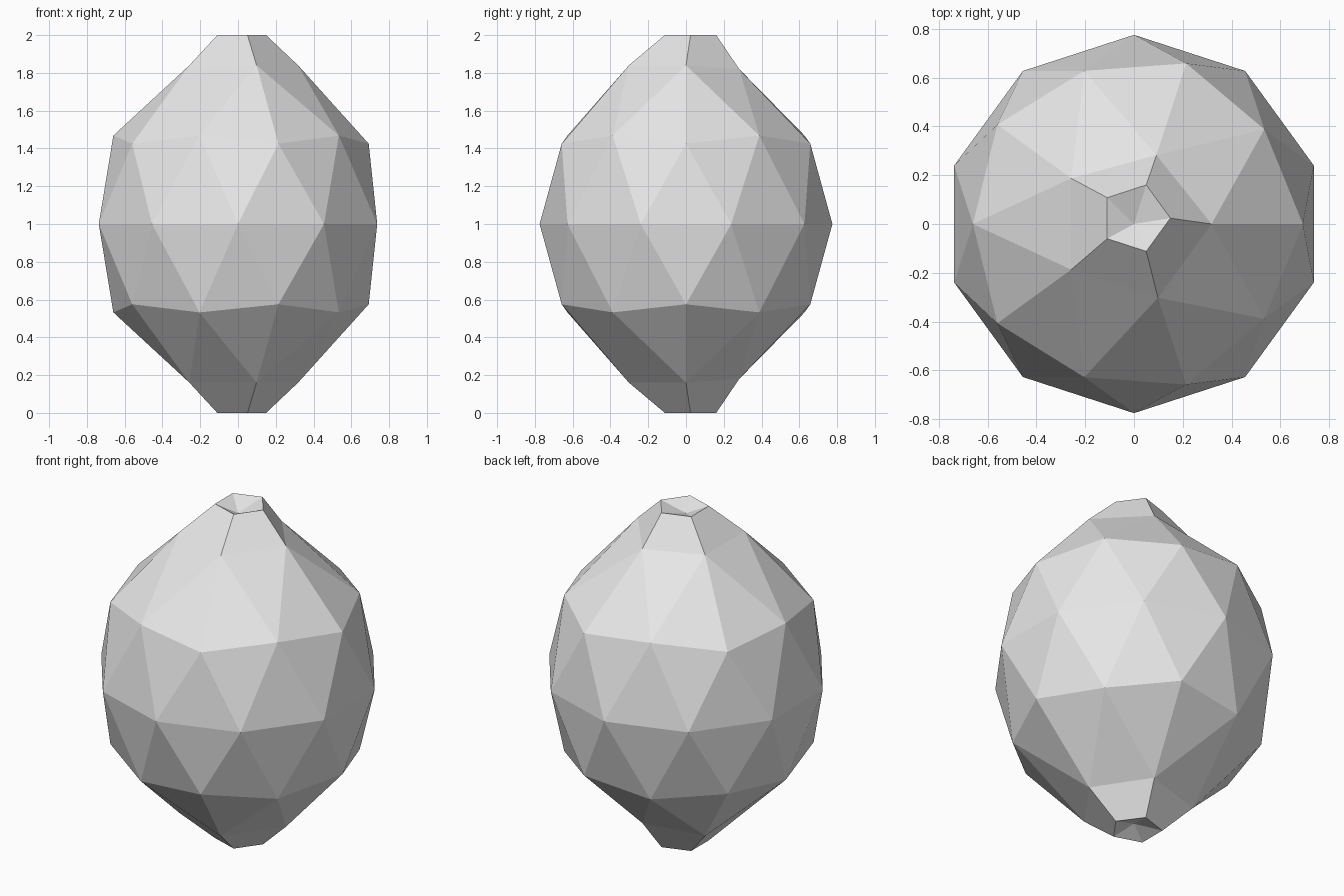
import bpy
import bmesh
from math import cos, sin, radians

cube = bpy.data.objects.get("Cube")
if cube:
    bpy.data.objects.remove(cube, do_unlink=True)

# One plain colour
grey = bpy.data.materials.new("light_grey")
grey.use_nodes = True
colour = (0.8, 0.8, 0.8, 1.0)
grey.diffuse_color = colour
grey.node_tree.nodes["Principled BSDF"].inputs["Base Color"].default_value = colour

bm = bmesh.new()


def ring(count, start, shape, cx=0.0, cy=0.0):
    """Ring of vertices; shape lists (radius, height) pairs used in turn."""
    verts = []
    for i in range(count):
        radius, height = shape[i % len(shape)]
        a = radians(start + i * 360 / count)
        verts.append(bm.verts.new((cx + radius * cos(a), cy + radius * sin(a), height)))
    return verts


# Upper half, heights measured from the middle
equator = ring(10, 18, [(0.775, 0.0)])
shoulder = ring(10, 0, [(0.692, 0.425), (0.66, 0.468)])
neck = ring(5, 0, [(0.318, 0.84)])
tip = ring(5, 0, [(0.143, 1.0)], 0.006, 0.024)
pit = bm.verts.new((0, 0, 0.95))

# The neck dips slightly at the back, where the tip leans
neck[1].co = (0.092, 0.282, 0.82)

# Belly triangles
for k in range(10):
    n = (k + 1) % 10
    bm.faces.new((shoulder[k], equator[k - 1], equator[k]))
    bm.faces.new((shoulder[k], equator[k], shoulder[n]))

# Shoulder triangles, neck sides and the dimple in the tip
for i in range(5):
    n = (i + 1) % 5
    a, b, c = shoulder[2 * i - 1], shoulder[2 * i], shoulder[2 * i + 1]
    bm.faces.new((neck[i], a, b))
    bm.faces.new((neck[i], b, c))
    bm.faces.new((neck[i], c, neck[n]))
    bm.faces.new((neck[i], neck[n], tip[n], tip[i]))
    bm.faces.new((tip[i], tip[n], pit))

mesh = bpy.data.meshes.new("fruit_body")
bm.to_mesh(mesh)
bm.free()
mesh.materials.append(grey)

body = bpy.data.objects.new("fruit_body", mesh)
body.location.z = 1.0
bpy.context.collection.objects.link(body)

# Lower half mirrors the upper half
mirror = body.modifiers.new("lower_half", "MIRROR")
mirror.use_axis = (False, False, True)
mirror.use_clip = True
mirror.merge_threshold = 0.001
